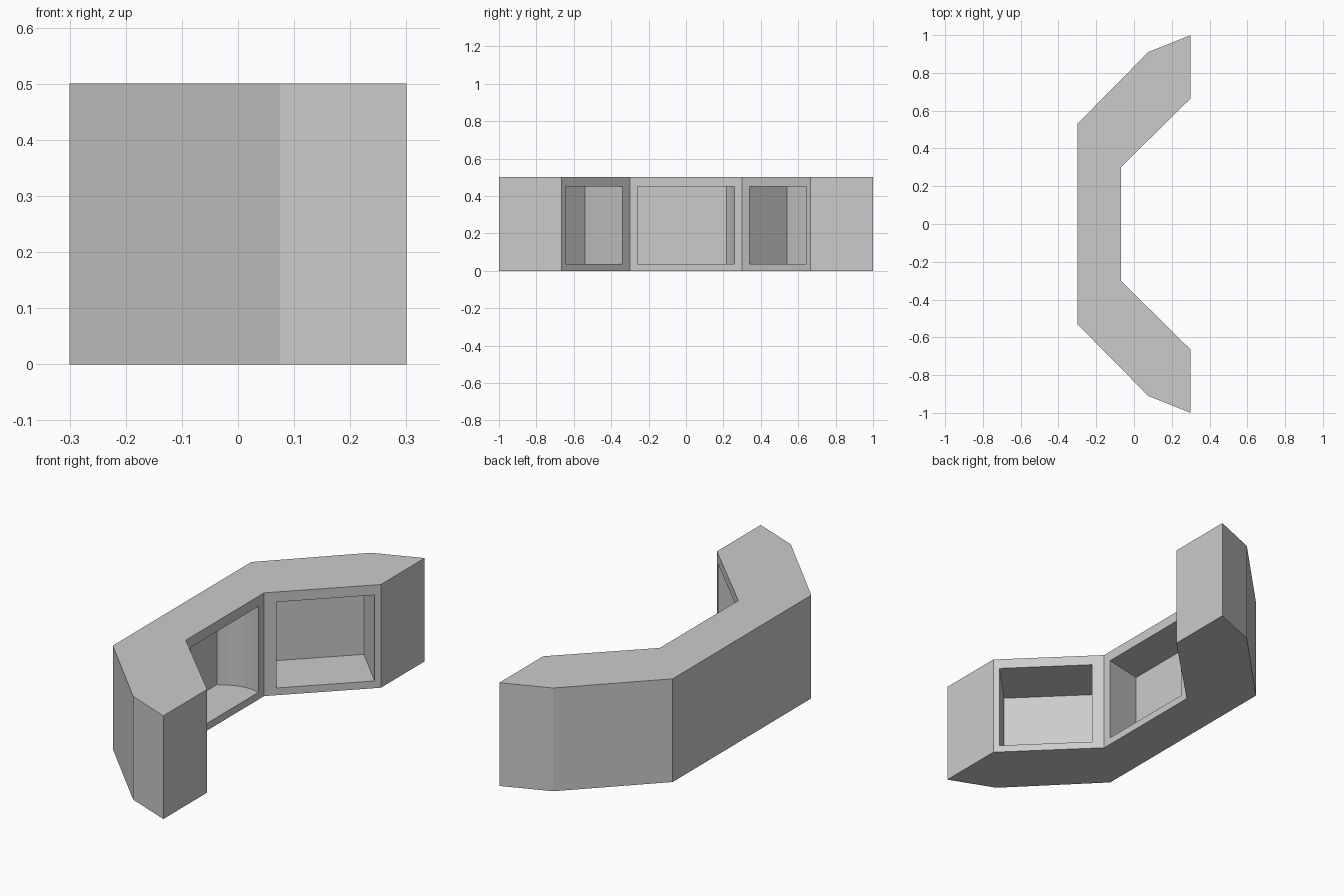
import bpy
import bmesh
from mathutils import Vector

if "Cube" in bpy.data.objects:
    bpy.data.objects.remove(bpy.data.objects["Cube"])

HEIGHT = 0.5
MARGIN = 0.042


def flat_material(name, rgb):
    mat = bpy.data.materials.new(name)
    mat.use_nodes = True
    colour = (*rgb, 1.0)
    mat.diffuse_color = colour
    mat.node_tree.nodes["Principled BSDF"].inputs["Base Color"].default_value = colour
    return mat


# Angled counter footprint: one half, mirrored across y
half = [(-0.07, 0.3), (0.3, 0.665), (0.3, 1.0), (0.075, 0.91), (-0.3, 0.53)]
outline = half + [(x, -y) for x, y in reversed(half)]

bm = bmesh.new()
base = bm.faces.new([bm.verts.new((x, y, 0)) for x, y in outline])
body = bmesh.ops.extrude_face_region(bm, geom=[base], use_keep_orig=True)
top_verts = [g for g in body["geom"] if isinstance(g, bmesh.types.BMVert)]
bmesh.ops.translate(bm, verts=top_verts, vec=(0, 0, HEIGHT))
bmesh.ops.recalc_face_normals(bm, faces=bm.faces)


def inner_face(y):
    """Side face on the hollow side of the counter, nearest to this y."""
    sides = [f for f in bm.faces if abs(f.normal.z) < 0.1 and f.normal.x > 0.3
             and f.calc_center_median().x < 0.25]
    return min(sides, key=lambda f: abs(f.calc_center_median().y - y))


def recess(face, depth, opening_shift, back_shift):
    """Frame an opening in the face, then push it in to make a bay."""
    bmesh.ops.inset_individual(bm, faces=[face], thickness=MARGIN, use_even_offset=True)
    bmesh.ops.translate(bm, verts=face.verts, vec=opening_shift)
    inward = -face.normal.copy() * depth
    # Zero-width inset makes the side walls of the bay
    bmesh.ops.inset_individual(bm, faces=[face], thickness=0.0)
    bmesh.ops.translate(bm, verts=face.verts, vec=inward + Vector(back_shift))
    return face


wings = [(inner_face(s * 0.48), s) for s in (1, -1)]
middle = inner_face(0)

# Bays in both wings
for face, side in wings:
    recess(face, 0.28, (0.01, side * 0.01, -0.007), (0, 0, 0))

# Middle bay, leaning to one side
back = recess(middle, 0.195, (0, 0, -0.007), (0, -0.042, 0))

# Gently curved end wall of the middle bay
edges = [e for v in back.verts if v.co.y > 0 for e in v.link_edges
         if abs(e.verts[0].co.x - e.verts[1].co.x) > 0.1]
cut = bmesh.ops.subdivide_edges(bm, edges=edges, cuts=4)
for v in {g for g in cut["geom_inner"] if isinstance(g, bmesh.types.BMVert)}:
    t = (v.co.x + 0.265) / 0.195
    v.co.y += 0.1 * t * (1 - t)

bmesh.ops.recalc_face_normals(bm, faces=bm.faces)
mesh = bpy.data.meshes.new("angled_counter")
bm.to_mesh(mesh)
bm.free()
mesh.materials.append(flat_material("light_grey", (0.6, 0.6, 0.6)))
counter = bpy.data.objects.new("angled_counter", mesh)
bpy.context.collection.objects.link(counter)
